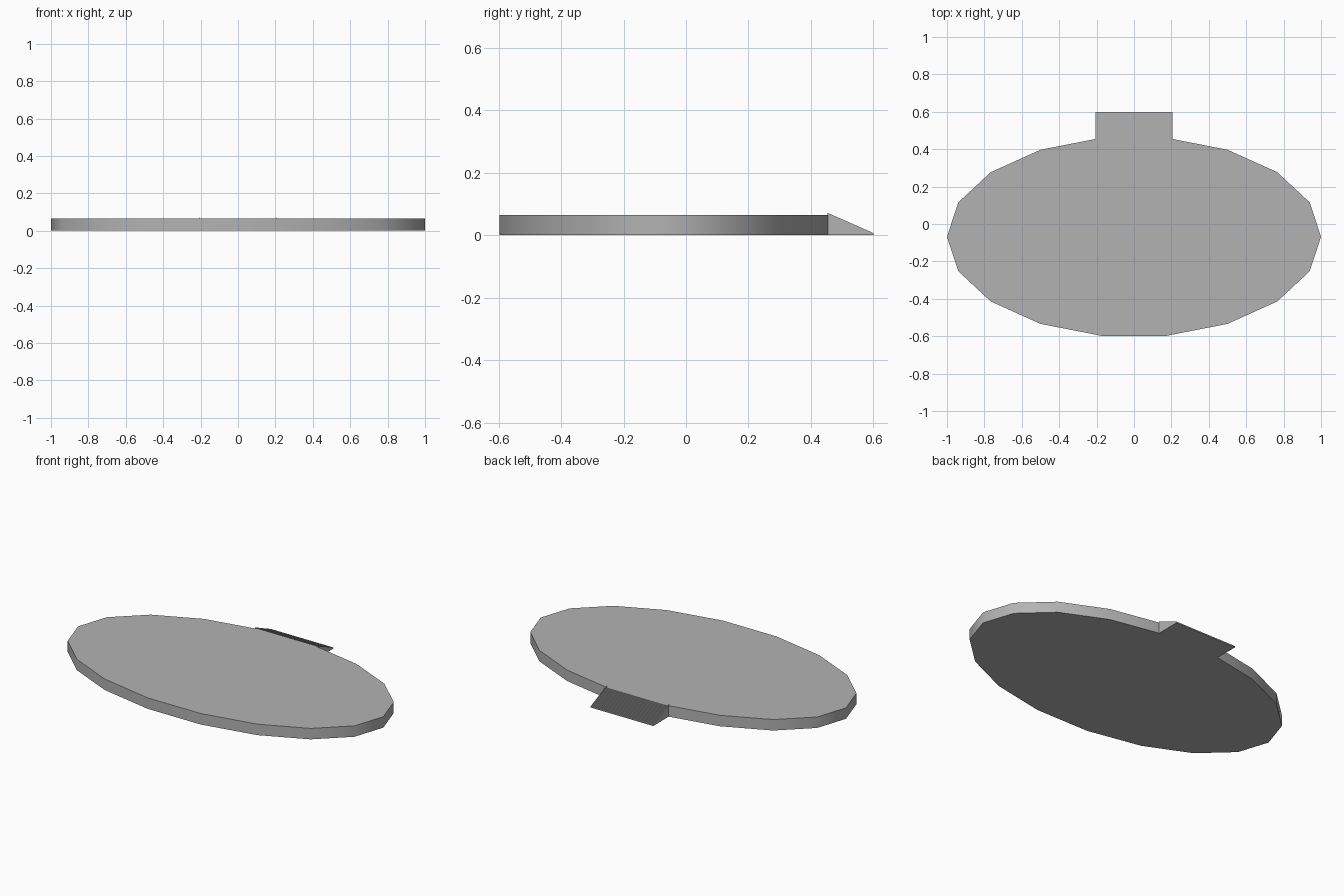
import bpy, math

if "Cube" in bpy.data.objects:
    bpy.data.objects.remove(bpy.data.objects["Cube"])

grey = bpy.data.materials.new("mid_grey")
grey.diffuse_color = (0.45, 0.45, 0.45, 1)
grey.use_nodes = True
grey.node_tree.nodes["Principled BSDF"].inputs["Base Color"].default_value = grey.diffuse_color


def prism(name, profile, direction):
    """Extrude a closed planar profile along a direction vector."""
    n = len(profile)
    far = [tuple(a + b for a, b in zip(p, direction)) for p in profile]
    faces = [tuple(reversed(range(n))), tuple(range(n, 2 * n))]
    faces += [(i, (i + 1) % n, n + (i + 1) % n, n + i) for i in range(n)]
    mesh = bpy.data.meshes.new(name)
    mesh.from_pydata(list(profile) + far, [], faces)
    mesh.update()
    mesh.materials.append(grey)
    obj = bpy.data.objects.new(name, mesh)
    bpy.context.collection.objects.link(obj)
    return obj


# Oval platform with 18 sides, rim shaded smooth
TOP = 0.065
oval = []
for i in range(18):
    a = math.radians(20 * i)
    oval.append((math.cos(a), -0.0685 + 0.5375 * math.sin(a), 0))
platform = prism("platform", oval, (0, 0, TOP))
bpy.context.view_layer.objects.active = platform
platform.select_set(True)
bpy.ops.object.shade_smooth_by_angle(angle=math.radians(50))

# Flight of fine steps descending at the back
STEPS, Y0, Y1, HALF, SIDE = 20, 0.453, 0.60, 0.205, 0.003
run = (Y1 - Y0) / STEPS
rise = (TOP - 0.004) / STEPS
profile = [(-HALF + SIDE, Y0, 0)]
for i in range(STEPS):
    z = TOP - i * rise
    profile += [(-HALF + SIDE, Y0 + i * run, z),
                (-HALF + SIDE, Y0 + (i + 1) * run, z)]
profile.append((-HALF + SIDE, Y1, 0))
profile.reverse()
prism("steps", profile, (2 * (HALF - SIDE), 0, 0))

# Thin sloping side panels either side of the steps
for label, x in (("left", -HALF), ("right", HALF - SIDE)):
    panel = [(x, Y1, 0), (x, Y1, 0.007), (x, Y0, 0.072), (x, Y0, 0)]
    prism(label + "_step_side", panel, (SIDE, 0, 0))
